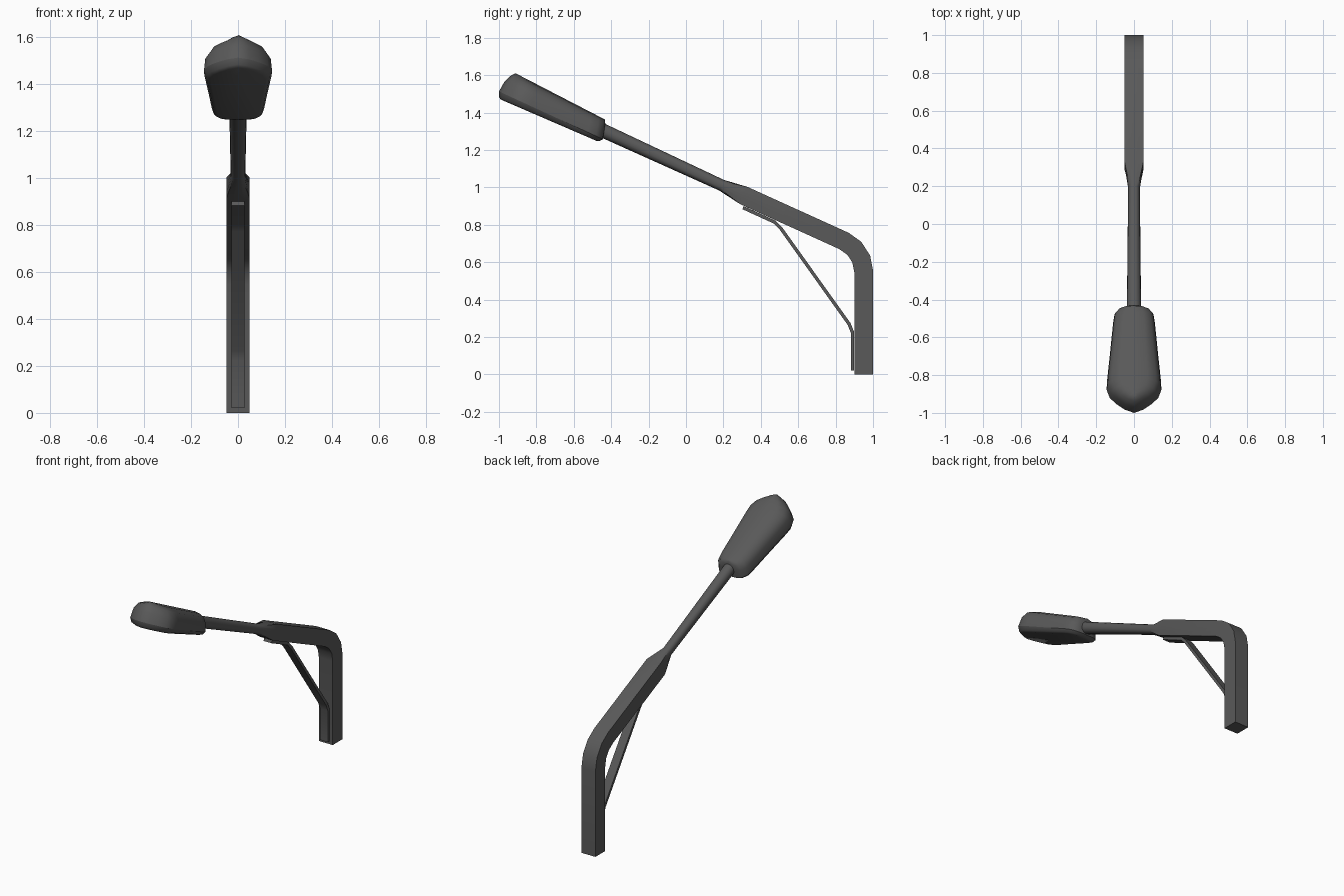
import bpy, bmesh, math
from mathutils import Vector

cube = bpy.data.objects.get("Cube")
if cube:
    bpy.data.objects.remove(cube)

paint = bpy.data.materials.new("dark_grey_metal")
paint.use_nodes = True
GREY = (0.1, 0.1, 0.1, 1)
paint.diffuse_color = GREY
paint.node_tree.nodes["Principled BSDF"].inputs["Base Color"].default_value = GREY

TILT = math.radians(24.7)                 # rise of the arm
ALONG = Vector((0, -math.cos(TILT), math.sin(TILT)))
UP = Vector((0, math.sin(TILT), math.cos(TILT)))
SIDE = Vector((1, 0, 0))
ARM_END = Vector((0, -0.44, 1.302))       # where the arm meets the head


def loft(name, rings, angle):
    """Skin closed rings of equal length and cap both ends."""
    bm = bmesh.new()
    rows = [[bm.verts.new(p) for p in ring] for ring in rings]
    n = len(rows[0])
    for a, b in zip(rows, rows[1:]):
        for i in range(n):
            j = (i + 1) % n
            bm.faces.new((a[i], a[j], b[j], b[i]))
    bm.faces.new(rows[0])
    bm.faces.new(rows[-1])
    bmesh.ops.remove_doubles(bm, verts=bm.verts, dist=0.0005)
    bmesh.ops.recalc_face_normals(bm, faces=bm.faces)
    mesh = bpy.data.meshes.new(name)
    bm.to_mesh(mesh)
    bm.free()
    mesh.materials.append(paint)
    obj = bpy.data.objects.new(name, mesh)
    bpy.context.collection.objects.link(obj)
    bpy.ops.object.select_all(action="DESELECT")
    obj.select_set(True)
    bpy.context.view_layer.objects.active = obj
    bpy.ops.object.shade_smooth_by_angle(angle=math.radians(angle))
    return obj


def sweep(name, path, sections, angle):
    """Carry sections of (x, depth) points along a path in the side plane."""
    pts = [Vector((0, y, z)) for y, z in path]
    rings = []
    for i, p in enumerate(pts):
        d_in = (p - pts[i - 1]).normalized() if i else (pts[1] - p).normalized()
        d_out = (pts[i + 1] - p).normalized() if i < len(pts) - 1 else d_in
        t = (d_in + d_out).normalized()
        normal = Vector((0, t.z, -t.y)) / t.dot(d_in)
        rings.append([p + SIDE * a + normal * b for a, b in sections[i]])
    return loft(name, rings, angle)


def ring(half, square):
    """Sixteen points on a circle, or pushed out to a square."""
    out = []
    for i in range(16):
        a = math.tau * i / 16
        c, s = math.cos(a), math.sin(a)
        k = half / max(abs(c), abs(s)) if square else half
        out.append((c * k, s * k))
    return out


# Square post, bend and arm, narrowing into a round tube
R = 0.18
turn = math.pi / 2 - TILT
bend = [(0.95 - R * (1 - math.cos(turn * i / 3)), 0.55 + R * math.sin(turn * i / 3))
        for i in range(4)]
tube_end = ARM_END + ALONG * 0.06
path = [(0.95, 0)] + bend + [(0.309, 0.957), (0.19, 1.012), (tube_end.y, tube_end.z)]
sections = [ring(0.05, True)] * 6 + [ring(0.031, False), ring(0.038, False)]
sweep("post_and_arm", path, sections, 32)

# Flat strap bracing the arm against the post
strap = [(a, b) for a, b in ((-0.028, -0.009), (0.028, -0.009), (0.028, 0.009), (-0.028, 0.009))]
strap_path = [(0.89, 0.02), (0.89, 0.225), (0.872, 0.27),
              (0.508, 0.78), (0.475, 0.814), (0.305, 0.892)]
sweep("brace_strap", strap_path, [strap] * len(strap_path), 40)

# Lamp head: half outline as (fraction of length, half width)
HALF = [(0, 0), (0.004, 0.05), (0.022, 0.08), (0.07, 0.104), (0.15, 0.111), (0.45, 0.128),
        (0.7, 0.143), (0.78, 0.145), (0.86, 0.128), (0.92, 0.09), (0.97, 0.048), (1, 0)]
OUTLINE = HALF + [(s, -x) for s, x in HALF[-2:0:-1]]
RIM = -0.042


def head_ring(back, front, width, height, base, slope):
    """Outline at a fraction of the height between the rim and a sloping limit."""
    out = []
    for s, x in OUTLINE:
        u = back + s * (front - back)
        w = RIM + height * (base + slope * u - RIM)
        out.append(ARM_END + ALONG * u + UP * w + SIDE * x * width)
    return out


cover = [(-0.015, 0.597, 1, 0), (-0.003, 0.592, 0.96, 0.48), (0.008, 0.576, 0.8, 0.8),
         (0.016, 0.562, 0.48, 0.95), (0.02, 0.556, 0, 1)]
lens = [(-0.015, 0.597, 1, 0), (-0.002, 0.585, 0.92, 0.75), (0.012, 0.57, 0.8, 1)]


def head_part(name, levels, base, slope):
    # The crest ring closes to a line, so its end cap is dropped with it
    rings = [head_ring(*lv, base, slope) for lv in levels]
    return loft(name, rings, 50)


head_part("lamp_head_cover", cover, 0.0575, 0.046)
head_part("lamp_head_lens", lens, -0.064, -0.0235)
